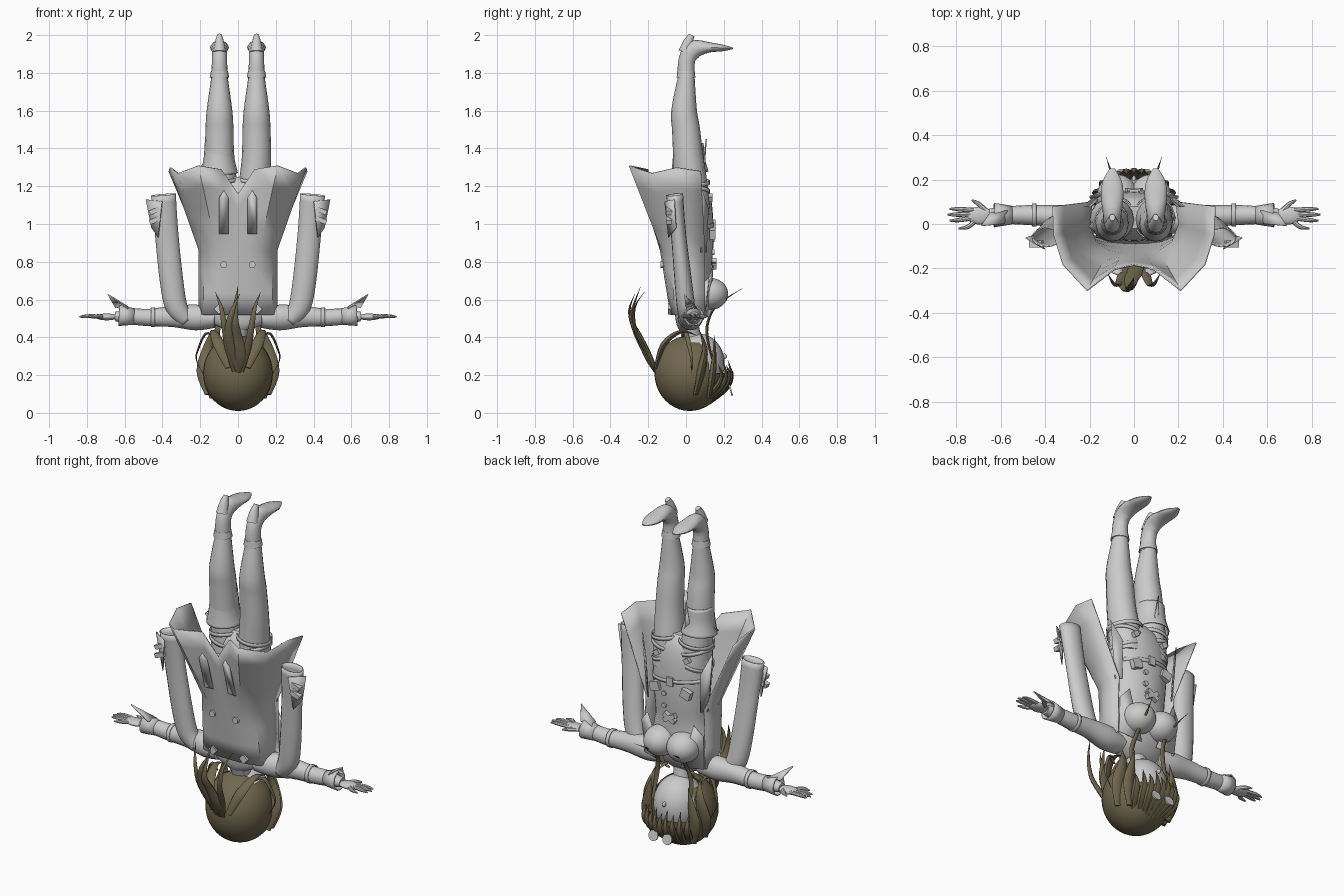
import bpy
import bmesh
import math
from mathutils import Vector, Matrix

cube = bpy.data.objects.get("Cube")
if cube:
    bpy.data.objects.remove(cube, do_unlink=True)


def material(name, rgb):
    m = bpy.data.materials.new(name)
    m.use_nodes = True
    m.diffuse_color = (*rgb, 1)
    m.node_tree.nodes["Principled BSDF"].inputs["Base Color"].default_value = (*rgb, 1)
    return m


GREY = material("pale grey", (0.6, 0.6, 0.6))
HAIR = material("olive brown", (0.165, 0.138, 0.075))
X, Y = Vector((1, 0, 0)), Vector((0, 1, 0))


def finish(name, bm, mat, thickness=0):
    bmesh.ops.recalc_face_normals(bm, faces=bm.faces)
    me = bpy.data.meshes.new(name)
    bm.to_mesh(me)
    bm.free()
    me.materials.append(mat)
    me.shade_smooth()
    me.set_sharp_from_angle(angle=math.radians(40))
    ob = bpy.data.objects.new(name, me)
    bpy.context.collection.objects.link(ob)
    if thickness:
        mod = ob.modifiers.new("thickness", "SOLIDIFY")
        mod.thickness = thickness
    return ob


def smooth_path(rows, steps):
    """Catmull-Rom through rows of numbers (position and radii together)."""
    rows = [Vector(r) for r in rows]
    out = []
    for i in range(len(rows) - 1):
        a, b, c, d = (rows[max(0, min(len(rows) - 1, i + k))] for k in (-1, 0, 1, 2))
        for s in range(steps):
            t = s / steps
            out.append(b + (c - a) * t / 2 + (a * 2 - b * 5 + c * 4 - d) * t * t / 2
                       + (b * 3 - a - c * 3 + d) * t ** 3 / 2)
    return out + [rows[-1]]


def grid(bm, rings, closed):
    for r0, r1 in zip(rings, rings[1:]):
        n = len(r0)
        for i in range(n if closed else n - 1):
            j = (i + 1) % n
            bm.faces.new((r0[i], r0[j], r1[j], r1[i]))


def tube(name, rows, mat, ref=Y, sides=16, steps=4, open_end=False, thickness=0):
    """Sweep an ellipse; each row is x, y, z, radius u, radius v."""
    rows = smooth_path(rows, steps)
    pts = [Vector(r[:3]) for r in rows]
    bm = bmesh.new()
    rings = []
    for i, (p, r) in enumerate(zip(pts, rows)):
        d = (pts[min(i + 1, len(pts) - 1)] - pts[max(i - 1, 0)]).normalized()
        u = d.cross(ref).normalized()
        v = d.cross(u)
        ring = []
        for k in range(sides):
            a = math.tau * k / sides
            ring.append(bm.verts.new(p + u * max(r[3], .001) * math.cos(a)
                                     + v * max(r[4], .001) * math.sin(a)))
        rings.append(ring)
    grid(bm, rings, True)
    if not open_end:
        bm.faces.new(rings[0])
        bm.faces.new(rings[-1])
    return finish(name, bm, mat, thickness)


def lock(name, pts, width, flat=0.5, ref=X):
    """Tapered strand of hair."""
    n = len(pts) - 1
    rows = []
    for i, p in enumerate(pts):
        w = width * (0.5 if i == 0 else 1 - (i / n) ** 2)
        rows.append((*p, w * flat, w))
    tube(name, rows, HAIR, ref, sides=8)


def ball(name, loc, size, mat, keep=None):
    bm = bmesh.new()
    bmesh.ops.create_uvsphere(bm, u_segments=32, v_segments=20, radius=1,
                              matrix=Matrix.Translation(loc) @ Matrix.Diagonal((*size, 1)))
    if keep:
        gone = [f for f in bm.faces if not keep(f.calc_center_median())]
        bmesh.ops.delete(bm, geom=gone, context="FACES")
    return finish(name, bm, mat)


def box(name, loc, size, turn=(0, 0, 0)):
    bm = bmesh.new()
    bmesh.ops.create_cube(bm, size=1, matrix=Matrix.Diagonal((*size, 1)))
    ob = finish(name, bm, GREY)
    ob.location, ob.rotation_euler = loc, turn


def plate(name, pts):
    bm = bmesh.new()
    bm.faces.new([bm.verts.new(p) for p in pts])
    finish(name, bm, GREY, 0.006)


def disc(name, loc, radius, depth, turn):
    bm = bmesh.new()
    bmesh.ops.create_cone(bm, cap_ends=True, segments=20, radius1=radius, radius2=radius, depth=depth)
    ob = finish(name, bm, GREY)
    ob.location, ob.rotation_euler = loc, turn


def strap(name, loc, rx, ry, turn):
    """Flat band around a limb."""
    ob = tube(name, [(0, 0, -.01, rx, ry), (0, 0, .01, rx, ry)], GREY,
              sides=24, steps=1, open_end=True, thickness=0.006)
    ob.location, ob.rotation_euler = loc, turn


# Torso, neck and face
tube("torso", [(0, .01, .44, .06, .045), (0, .01, .48, .15, .065), (0, .025, .55, .185, .09),
               (0, .035, .64, .18, .1), (0, .035, .76, .16, .1), (0, .035, .88, .165, .11),
               (0, .035, 1.0, .175, .11), (0, .03, 1.12, .175, .105), (0, .03, 1.2, .14, .085),
               (0, .03, 1.25, .06, .05)], GREY, sides=28)
tube("neck", [(0, .05, .33, .055, .055), (0, .03, .4, .05, .05), (0, .01, .48, .07, .055)], GREY)
ball("face", (0, .065, .26), (.135, .14, .16), GREY)
ball("nose", (0, .2, .3), (.01, .018, .014), GREY)

# Coat: shoulders, waist and flared hem, as half outlines from front edge to centre back
shoulder = [(.19, .1, .52), (.2, 0, .52), (.18, -.05, .52), (.11, -.07, .52), (.05, -.075, .52), (0, -.075, .52)]
waist = [(.185, .1, .86), (.2, 0, .86), (.17, -.08, .86), (.11, -.12, .86), (.05, -.13, .86), (0, -.13, .86)]
hem = [(.36, .08, 1.28), (.355, -.05, 1.3), (.315, -.18, 1.27), (.21, -.295, 1.31), (.09, -.2, 1.29), (0, -.18, 1.16)]


def outline(half):
    half = [Vector(p) for p in half]
    return half + [Vector((-p.x, p.y, p.z)) for p in half[-2::-1]]


bm = bmesh.new()
rings = []
for lower, upper, ts in ((shoulder, waist, (0, .33, .67)), (waist, hem, (0, .25, .5, .75, 1))):
    for t in ts:
        pts = [a.lerp(b, t) for a, b in zip(outline(lower), outline(upper))]
        rings.append([bm.verts.new(p) for p in pts])
grid(bm, rings, False)
finish("coat", bm, GREY, 0.008)

for s, side in ((1, "left"), (-1, "right")):
    # Legs, boots and thigh straps
    x = s * .098
    tube(side + "_leg", [(x * .85, .03, 1.05, .09, .1), (x * .9, .025, 1.2, .085, .09), (x, .012, 1.35, .078, .08),
                         (x, 0, 1.5, .074, .074), (x, -.01, 1.6, .068, .068), (x, .002, 1.78, .043, .044)], GREY)
    tube(side + "_boot", [(x, 0, 1.77, .046, .045), (x, .005, 1.87, .044, .04), (x, .045, 1.925, .048, .042),
                          (x, .12, 1.935, .028, .05), (x, .19, 1.932, .018, .044), (x, .25, 1.93, .004, .012)],
         GREY, ref=X)
    tube(side + "_heel", [(x, -.005, 1.91, .035, .034), (x, .01, 1.96, .026, .025), (x, .03, 2.0, .016, .013)],
         GREY, ref=X)
    tube(side + "_boot_cuff", [(x, 0, 1.775, .052, .05), (x, 0, 1.81, .045, .046)], GREY, steps=1)
    for z, tilt in ((1.1, .3), (1.17, -.25), (1.22, .15)):
        strap(side + "_thigh_strap", (x * .9, .027, z), .096, .1, (0, tilt * s, 0))
    box(side + "_strap_buckle", (x, .13, 1.14), (.035, .02, .03), (0, .6, 0))

    # Bust, front edge and pouch
    ball(side + "_bust", (s * .075, .125, .63), (.092, .098, .085), GREY)
    plate(side + "_lapel", [(s * .05, .12, .5), (s * .19, .1, .52), (s * .2, .12, .72), (s * .15, .14, .78)])
    plate(side + "_front_flap", [(s * .17, .11, .85), (s * .2, .08, .85), (s * .23, .08, 1.2), (s * .18, .12, 1.08)])
    box(side + "_pouch", (s * .1, .14, .95), (.06, .03, .05), (0, s * .3, 0))

    # Back buttons and pointed tail straps
    disc(side + "_back_button", (s * .075, -.127, .785), .018, .016, (math.pi / 2, 0, 0))
    box(side + "_back_diamond", (s * .1, -.088, .55), (.04, .015, .04), (0, math.pi / 4, 0))
    plate(side + "_tail_strap", [(s * .05, -.155, .95), (s * .1, -.16, .95), (s * .1, -.215, 1.14),
                                 (s * .075, -.225, 1.18), (s * .05, -.21, 1.14)])

    # Arm, cuff and hand
    tube(side + "_arm", [(s * .12, .015, .5, .05, .06), (s * .22, .025, .505, .068, .065),
                         (s * .34, .035, .51, .056, .05), (s * .47, .04, .505, .046, .045),
                         (s * .56, .04, .51, .042, .04), (s * .65, .04, .51, .025, .03)], GREY)
    tube(side + "_cuff", [(s * .55, .04, .51, .044, .042), (s * .63, .04, .515, .055, .055)], GREY,
         steps=1, open_end=True, thickness=.006)
    strap(side + "_arm_band", (s * .45, .04, .507), .052, .052, (0, math.pi / 2, 0))
    plate(side + "_cuff_flap", [(s * .57, .06, .55), (s * .585, 0, .55), (s * .69, -.01, .625), (s * .65, .05, .555)])
    ball(side + "_palm", (s * .695, .038, .508), (.06, .04, .018), GREY)
    for tx, ty, by in ((.79, -.02, .01), (.83, .015, .028), (.84, .042, .045), (.83, .068, .062)):
        tube(side + "_finger", [(s * .72, by, .51, .011, .011), (s * (tx - .04), ty * .8 + by * .2, .512, .01, .01),
                                (s * tx, ty, .508, .004, .004)], GREY, sides=8)
    tube(side + "_thumb", [(s * .67, .06, .508, .013, .013), (s * .7, .09, .51, .011, .011),
                           (s * .73, .108, .508, .004, .004)], GREY, sides=8)

    # Long hanging sleeve with a buckled rim
    tube(side + "_hanging_sleeve", [(s * .27, .01, .49, .04, .04), (s * .325, 0, .56, .058, .048),
                                    (s * .352, -.015, .7, .062, .046), (s * .378, -.04, .95, .062, .04),
                                    (s * .395, -.06, 1.155, .066, .045)], GREY, open_end=True, thickness=.006)
    plate(side + "_sleeve_flap", [(s * .42, -.09, .93), (s * .455, -.05, .98), (s * .485, -.06, 1.13), (s * .4, -.11, 1.12)])
    for z in (1.02, 1.07):
        box(side + "_sleeve_buckle", (s * .44, -.09, z), (.06, .03, .025), (0, s * .4, 0))

    # Side hair, long forelock and round hair ornament
    lock(side + "_cheek_lock", [(s * .13, .12, .08), (s * .155, .14, .2), (s * .14, .15, .31), (s * .12, .15, .41)], .04)
    lock(side + "_temple_lock", [(s * .15, .05, .1), (s * .175, .08, .22), (s * .16, .1, .34), (s * .14, .07, .44)], .05)
    lock(side + "_forelock", [(s * .12, .14, .28), (s * .11, .11, .43), (s * .09, .14, .54), (s * .1, .22, .61), (s * .125, .3, .66)], .016)
    lock(side + "_curl", [(s * .12, -.02, .4), (s * .17, .0, .42), (s * .21, .02, .34), (s * .22, .03, .28), (s * .18, .03, .2)], .014, ref=Y)
    lock(side + "_nape_lock", [(s * .05, -.16, .24), (s * .1, -.12, .36), (s * .13, -.03, .43), (s * .14, .06, .41)], .035)
    lock(side + "_tail_strand", [(s * .02, -.165, .22), (s * .05, -.22, .34), (s * .07, -.27, .45), (s * .09, -.27, .56), (s * .12, -.22, .64)], .022)
    disc(side + "_hair_ornament", (s * .045, .237, .12), .03, .008, (math.radians(105), 0, 0))

# Flared garter on one thigh
tube("thigh_garter", [(-.1, .02, 1.27, .1, .1), (-.1, .015, 1.34, .083, .086), (-.1, .015, 1.43, .076, .078)],
     GREY, open_end=True, thickness=.006)
plate("garter_point", [(-.17, .03, 1.33), (-.15, -.05, 1.28), (-.205, -.01, 1.29)])
plate("garter_ribbon", [(-.1, .09, 1.27), (-.06, .1, 1.3), (-.08, .11, 1.45)])

# Front ornaments
for turn in (.5, -.5):
    box("front_bow", (0, .15, .79), (.08, .025, .025), (0, turn, 0))
box("belt_buckle", (0, .145, 1.0), (.04, .02, .05))
strap("belt", (0, .035, 1.0), .18, .115, (0, .12, 0))
for z in (.85, .92):
    disc("front_button", (.04, .145, z), .014, .014, (math.pi / 2, 0, 0))

# Hair cap open at the face, fringe, and upswept tail
ball("hair_cap", (0, .02, .21), (.185, .187, .2), HAIR,
     keep=lambda c: not (c.z > .2 and c.y > .1 and abs(c.x) < .15) and not (c.z > .38 and c.y > 0))
for i in range(9):
    fx = (i - 4) * .032
    curve = .055 * (fx / .128) ** 2
    lock("fringe_lock", [(fx * .5, .12 - curve, .05), (fx * .95, .21 - curve, .13), (fx * 1.1, .243 - curve, .2),
                         (fx * 1.05, .225 - curve, .255 + .025 * (i % 2))], .03, .6)
lock("tail_middle", [(0, -.16, .22), (.01, -.2, .3), (-.01, -.245, .4), (-.02, -.29, .51), (0, -.24, .67)], .045)
lock("tail_outer", [(0, -.165, .22), (-.03, -.215, .32), (-.05, -.27, .43), (-.03, -.3, .54), (.01, -.27, .63)], .03)
